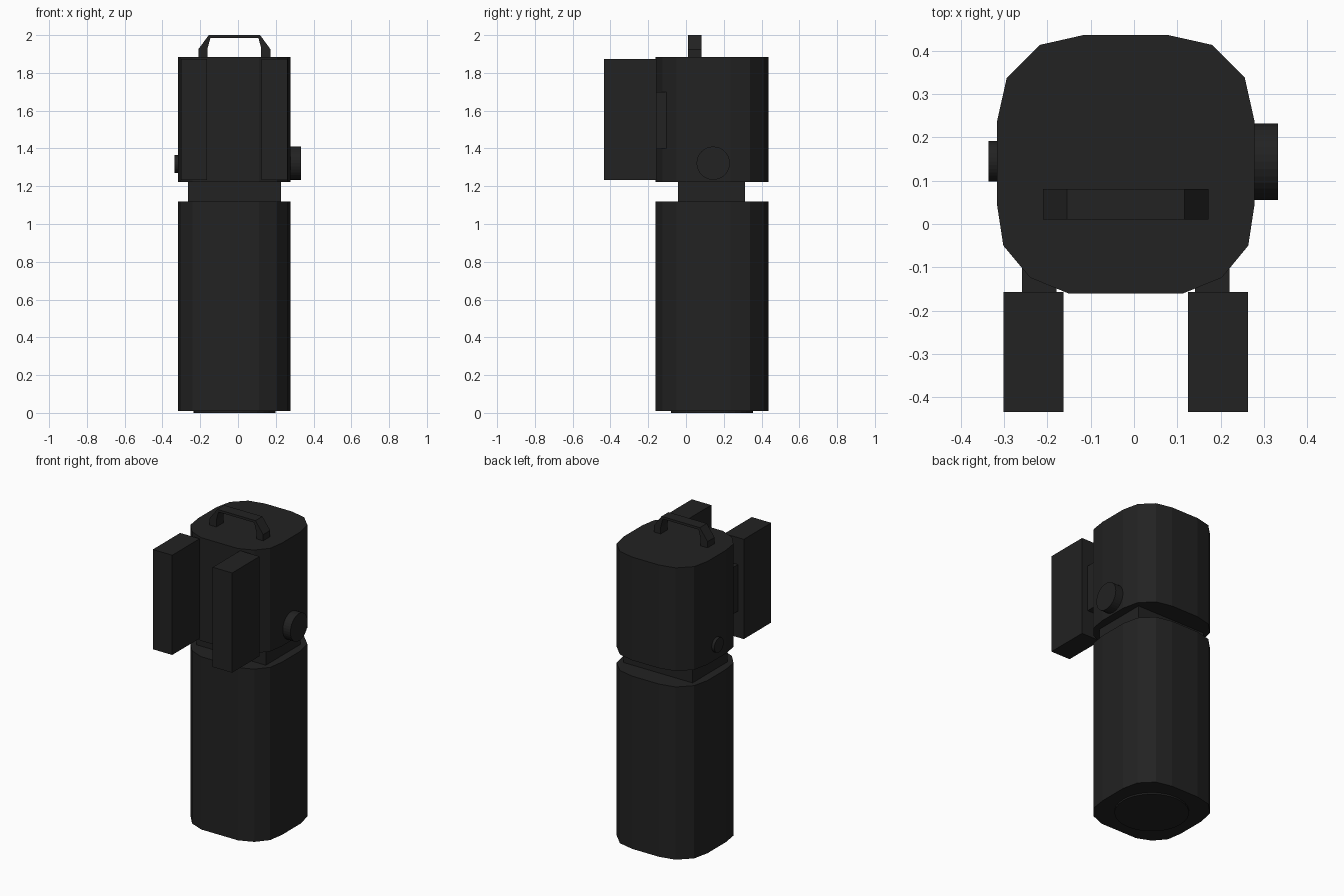
import bpy
import bmesh
import math
from mathutils import Matrix, Vector

if "Cube" in bpy.data.objects:
    bpy.data.objects.remove(bpy.data.objects["Cube"])

black = bpy.data.materials.new("matte black")
black.use_nodes = True
colour = (0.016, 0.016, 0.016, 1)
black.diffuse_color = colour
black.node_tree.nodes["Principled BSDF"].inputs["Base Color"].default_value = colour

CX, CY = -0.019, 0.138  # axis of the body


def finish(name, bm):
    bmesh.ops.recalc_face_normals(bm, faces=bm.faces)
    mesh = bpy.data.meshes.new(name)
    bm.to_mesh(mesh)
    bm.free()
    mesh.materials.append(black)
    obj = bpy.data.objects.new(name, mesh)
    bpy.context.collection.objects.link(obj)
    return obj


def extrude(name, points, offset):
    """Extrude a closed outline into a solid."""
    bm = bmesh.new()
    face = bm.faces.new([bm.verts.new(p) for p in points])
    new = bmesh.ops.extrude_face_region(bm, geom=[face], use_keep_orig=True)
    verts = [v for v in new["geom"] if isinstance(v, bmesh.types.BMVert)]
    bmesh.ops.translate(bm, verts=verts, vec=offset)
    return finish(name, bm)


def box(name, low, high):
    bm = bmesh.new()
    low, high = Vector(low), Vector(high)
    matrix = Matrix.Translation((low + high) / 2) @ Matrix.Diagonal((*(high - low), 1))
    bmesh.ops.create_cube(bm, size=1, matrix=matrix)
    return finish(name, bm)


def disc(name, centre, radius, depth, sideways):
    bm = bmesh.new()
    turn = Matrix.Rotation(math.pi / 2 if sideways else 0, 4, 'Y')
    bmesh.ops.create_cone(bm, cap_ends=True, segments=32, radius1=radius, radius2=radius,
                          depth=depth, matrix=Matrix.Translation(centre) @ turn)
    return finish(name, bm)


# Rounded-square cross-section shared by both body sections
outline = [(-0.115, 0.437), (0.077, 0.437), (0.18, 0.414), (0.256, 0.338),
           (0.279, 0.235), (0.279, 0.048), (0.264, -0.05), (0.203, -0.124),
           (0.112, -0.161), (-0.15, -0.161), (-0.24, -0.124), (-0.302, -0.05),
           (-0.317, 0.048), (-0.317, 0.235), (-0.294, 0.338), (-0.217, 0.414)]
for name, bottom, top in (("lower_body", 0.01, 1.12), ("upper_body", 1.222, 1.885)):
    extrude(name, [(x, y, bottom) for x, y in outline], (0, 0, top - bottom))

# Neck and base
box("neck", (-0.265, -0.042, 1.11), (0.227, 0.312, 1.23))
disc("base_disc", (CX, CY, 0.01), 0.217, 0.02, False)

# Two upright front blocks
for side, name in ((-1, "right_front_block"), (1, "left_front_block")):
    inner, outer = CX + side * 0.144, CX + side * 0.282
    box(name, (min(inner, outer), -0.435, 1.232), (max(inner, outer), -0.157, 1.873))
    # Short hidden mount joining the block to the body
    box(name + "_mount", (CX + side * 0.2 - 0.04, -0.17, 1.4),
        (CX + side * 0.2 + 0.04, -0.08, 1.7))

# Side knobs
disc("left_knob", (0.3, CY + 0.006, 1.322), 0.088, 0.066, True)
disc("right_knob", (-0.32, CY + 0.007, 1.318), 0.047, 0.032, True)

# Carrying handle: outer arch, then inner arch back again
outer_arch = [(-0.191, 1.88), (-0.191, 1.925), (-0.136, 2.0)]
inner_arch = [(-0.127, 1.985), (-0.142, 1.93), (-0.142, 1.88)]
half = outer_arch
arch = half + [(-x, z) for x, z in reversed(half)]
arch += [(-x, z) for x, z in reversed(inner_arch)] + inner_arch
extrude("handle", [(CX + x, 0.01, z) for x, z in arch], (0, 0.071, 0))
